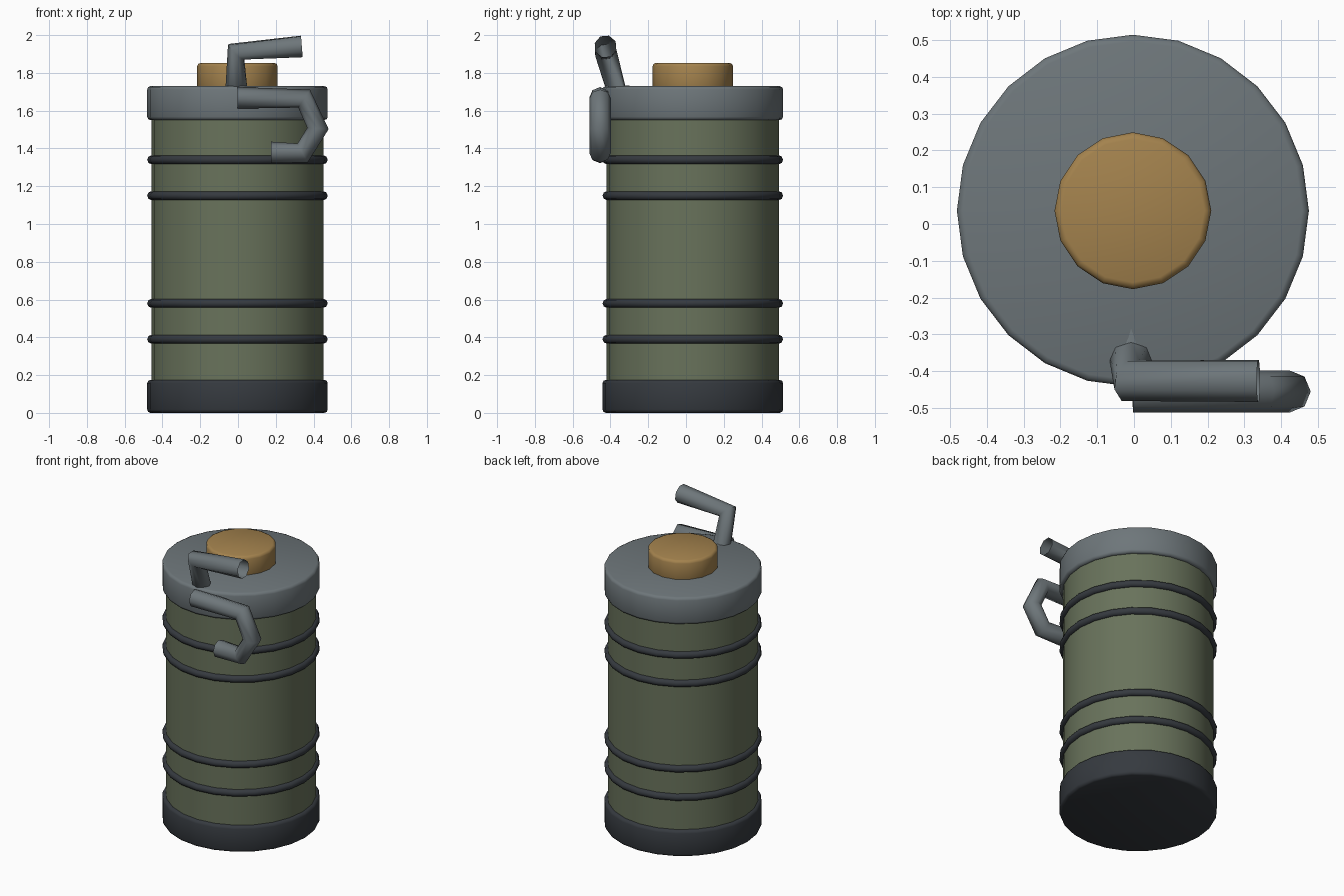
import bpy
import math

if "Cube" in bpy.data.objects:
    bpy.data.objects.remove(bpy.data.objects["Cube"])

CX, CY = -0.003, 0.036  # axis of the canister


def material(name, rgb):
    m = bpy.data.materials.new(name)
    m.diffuse_color = (*rgb, 1)
    m.use_nodes = True
    m.node_tree.nodes["Principled BSDF"].inputs["Base Color"].default_value = m.diffuse_color
    return m


GREEN = material("olive green", (0.140, 0.170, 0.105))
GRAY = material("steel gray", (0.155, 0.182, 0.195))
DARK = material("dark rubber", (0.036, 0.042, 0.050))
BRASS = material("brass", (0.370, 0.225, 0.075))


def finish(name, mat, angle):
    ob = bpy.context.object
    ob.name = name
    ob.data.materials.clear()
    ob.data.materials.append(mat)
    bpy.ops.object.shade_smooth_by_angle(angle=math.radians(angle))
    return ob


def drum(name, mat, radius, z0, z1, sides=24, bevel=0.0):
    bpy.ops.mesh.primitive_cylinder_add(
        vertices=sides, radius=radius, depth=z1 - z0,
        location=(CX, CY, (z0 + z1) / 2))
    ob = bpy.context.object
    if bevel:
        mod = ob.modifiers.new("rounded rims", 'BEVEL')
        mod.width = bevel
        mod.segments = 2
        mod.limit_method = 'ANGLE'
        mod.angle_limit = math.radians(60)
        bpy.ops.object.modifier_apply(modifier=mod.name)
    return finish(name, mat, 50)


def tube(name, mat, radius, points):
    cu = bpy.data.curves.new(name, 'CURVE')
    cu.dimensions = '3D'
    cu.bevel_depth = radius
    cu.bevel_resolution = 2
    sp = cu.splines.new('POLY')
    sp.points.add(len(points) - 1)
    for p, co in zip(sp.points, points):
        p.co = (*co, 1)
    ob = bpy.data.objects.new(name, cu)
    bpy.context.collection.objects.link(ob)
    bpy.ops.object.select_all(action='DESELECT')
    ob.select_set(True)
    bpy.context.view_layer.objects.active = ob
    bpy.ops.object.convert(target='MESH')
    return finish(name, mat, 60)


# Canister
drum("base", DARK, 0.478, 0.0, 0.175, bevel=0.018)
drum("body", GREEN, 0.456, 0.1, 1.62)
drum("lid", GRAY, 0.478, 1.55, 1.73, bevel=0.018)
drum("cap", BRASS, 0.213, 1.70, 1.853, sides=16, bevel=0.018)

# Bands around the body
for i, z in enumerate((0.39, 0.58, 1.15, 1.34)):
    bpy.ops.mesh.primitive_torus_add(
        major_radius=0.454, minor_radius=0.024, major_segments=24,
        minor_segments=8, location=(CX, CY, z))
    finish("band_%d" % (i + 1), DARK, 60)

# Lever rising from the lid
tube("lever", GRAY, 0.06, [
    (-0.008, -0.20, 1.66), (-0.008, -0.362, 1.69),
    (-0.010, -0.426, 1.912), (0.338, -0.426, 1.94)])

# Bent hook on the front
tube("hook", GRAY, 0.057, [
    (-0.003, -0.455, 1.668), (0.350, -0.455, 1.664), (0.423, -0.455, 1.506),
    (0.342, -0.455, 1.376), (0.175, -0.455, 1.379)])
